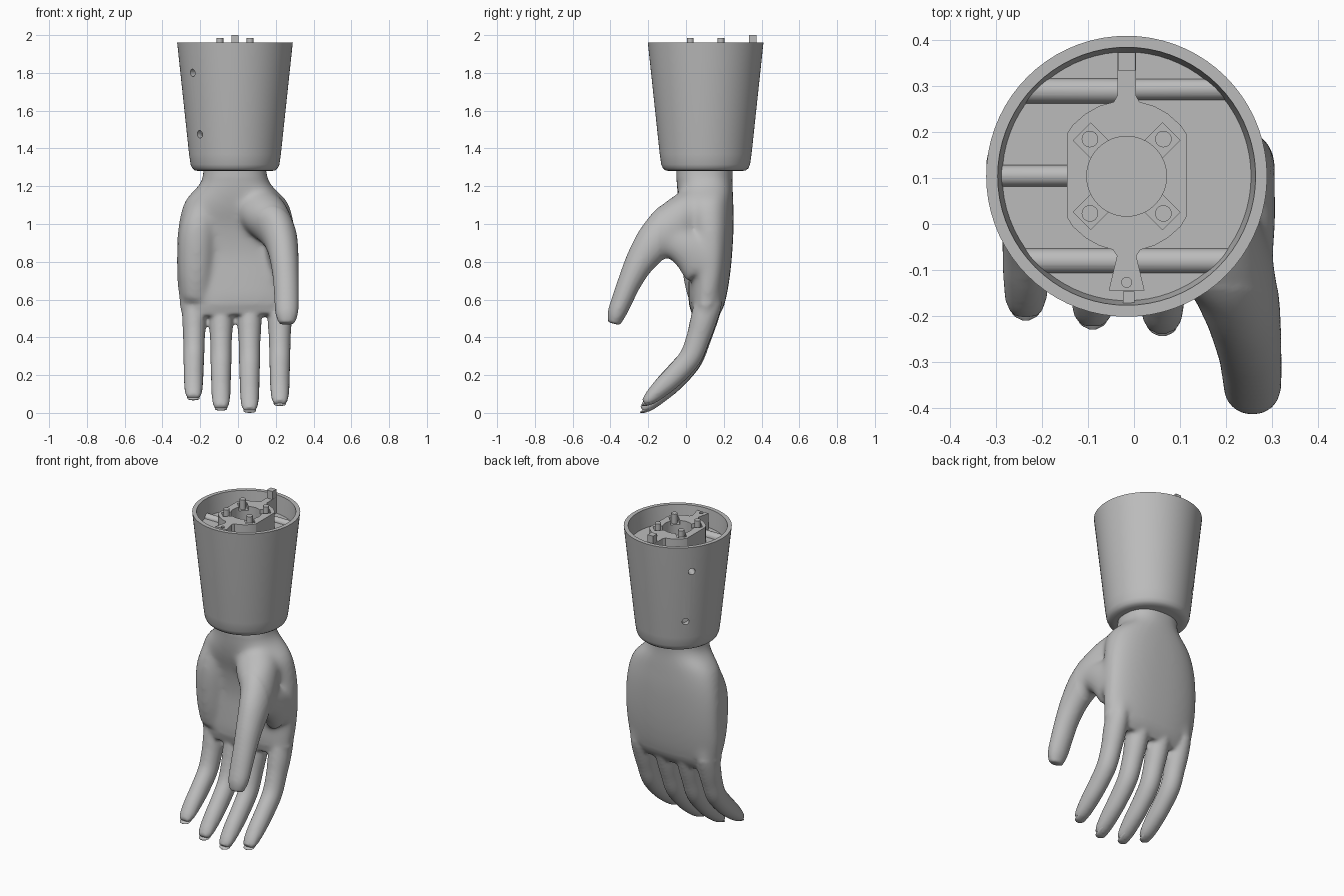
import bpy, bmesh, math
from mathutils import Vector, Matrix

cube = bpy.data.objects.get("Cube")
if cube:
    bpy.data.objects.remove(cube, do_unlink=True)

grey = bpy.data.materials.new("plain grey")
grey.use_nodes = True
grey.diffuse_color = (0.5, 0.5, 0.5, 1)
grey.node_tree.nodes["Principled BSDF"].inputs["Base Color"].default_value = (0.5, 0.5, 0.5, 1)

CX, CY = -0.016, 0.104      # axis of the cuff
FLOOR = 1.85                # floor inside the cuff
PLATE = 1.95                # top of the coupling plate


def finish(name, bm):
    bmesh.ops.recalc_face_normals(bm, faces=bm.faces)
    mesh = bpy.data.meshes.new(name)
    bm.to_mesh(mesh)
    bm.free()
    mesh.materials.append(grey)
    obj = bpy.data.objects.new(name, mesh)
    bpy.context.collection.objects.link(obj)
    return obj


def activate(obj):
    bpy.ops.object.select_all(action='DESELECT')
    obj.select_set(True)
    bpy.context.view_layer.objects.active = obj


def smooth(obj, angle=35):
    activate(obj)
    bpy.ops.object.shade_smooth_by_angle(angle=math.radians(angle))


def cylinder(name, a, b, r, sides=32):
    a, b = Vector(a), Vector(b)
    bm = bmesh.new()
    m = Matrix.Translation((a + b) / 2) @ (b - a).to_track_quat('Z', 'Y').to_matrix().to_4x4()
    bmesh.ops.create_cone(bm, cap_ends=True, segments=sides, radius1=r, radius2=r,
                          depth=(b - a).length, matrix=m)
    obj = finish(name, bm)
    smooth(obj)
    return obj


def box(name, centre, size, turn=0):
    bm = bmesh.new()
    m = Matrix.Translation(centre) @ Matrix.Rotation(turn, 4, 'Z') @ Matrix.Diagonal((*size, 1))
    bmesh.ops.create_cube(bm, size=1, matrix=m)
    return finish(name, bm)


def cut(target, cutter, operation='DIFFERENCE'):
    cutter.hide_render = True
    mod = target.modifiers.new("cut", 'BOOLEAN')
    mod.operation, mod.object, mod.solver = operation, cutter, 'EXACT'
    activate(target)
    bpy.ops.object.modifier_apply(modifier=mod.name)
    bpy.data.objects.remove(cutter, do_unlink=True)


def resample(keys, steps=5):
    """Catmull-Rom through the keys (x, y, z, half width, half thickness)."""
    k = [Vector(p) for p in keys]
    k = [k[0] * 2 - k[1]] + k + [k[-1] * 2 - k[-2]]
    out = []
    for i in range(1, len(k) - 2):
        a, b, c, d = k[i - 1:i + 3]
        for s in range(steps):
            t = s / steps
            out.append((b * 2 + (c - a) * t + (a * 2 - b * 5 + c * 4 - d) * t * t
                        + (b * 3 - a - c * 3 + d) * t ** 3) / 2)
    return out + [k[-2]]


def loft(bm, keys, power=2.0, sides=32):
    """Closed tube with superelliptic sections."""
    pts = resample(keys)
    rings = []
    for i, p in enumerate(pts):
        t = (Vector(pts[min(i + 1, len(pts) - 1)][:3]) - Vector(pts[max(i - 1, 0)][:3])).normalized()
        u = (Vector((1, 0, 0)) - t * t.x).normalized()
        v = t.cross(u)
        ring = []
        for j in range(sides):
            a = 2 * math.pi * j / sides
            c, s = math.cos(a), math.sin(a)
            c = math.copysign(abs(c) ** (2 / power), c)
            s = math.copysign(abs(s) ** (2 / power), s)
            ring.append(bm.verts.new(Vector(p[:3]) + u * c * p[3] + v * s * p[4]))
        rings.append(ring)
    for a, b in zip(rings, rings[1:]):
        for j in range(sides):
            n = (j + 1) % sides
            bm.faces.new((a[j], a[n], b[n], b[j]))
    bm.faces.new(rings[0])
    bm.faces.new(rings[-1])


# Hand: palm, heel of the palm, thumb, thumb web and fingers fused into one skin
bm = bmesh.new()
loft(bm, [(-.018, .1, 1.33, .16, .15), (-.016, .098, 1.22, .182, .148),
          (-.015, .108, 1.12, .27, .143), (-.01, .125, 1.0, .306, .128),
          (-.008, .131, .85, .317, .114), (-.008, .121, .7, .315, .107),
          (-.006, .107, .58, .302, .095), (-.004, .095, .51, .288, .065)], power=2.35, sides=48)
loft(bm, [(-.18, .075, 1.13, .06, .07), (-.212, .065, .97, .098, .098),
          (-.222, .066, .76, .094, .088), (-.225, .08, .6, .075, .07)])
loft(bm, [(.05, .1, 1.15, .1, .09), (.135, .0, 1.055, .125, .115),
          (.2, -.085, .975, .1, .125), (.231, -.168, .9, .086, .104),
          (.246, -.24, .805, .075, .08), (.254, -.295, .7, .068, .064),
          (.257, -.337, .6, .065, .056), (.258, -.367, .525, .06, .049),
          (.258, -.382, .472, .042, .033)])
loft(bm, [(.222, -.15, .93, .07, .08), (.228, -.07, .91, .076, .09),
          (.232, .02, .86, .078, .11), (.234, .1, .79, .072, .14)])

# Finger line: y, z, half width, half thickness
LINE = [(.148, .8, .035, .045), (.135, .7, .052, .058), (.116, .58, .062, .073),
        (.09, .48, .064, .07), (.06, .38, .058, .063), (.016, .27, .056, .06),
        (-.068, .17, .053, .057), (-.14, .1, .051, .05), (-.2, .042, .045, .036),
        (-.23, .016, .032, .02)]
# Root x, tip x, tip rise, tip pull-back
FINGERS = {"little": (-.23, -.236, .068, .035), "ring": (-.09, -.09, .012, .015),
           "middle": (.06, .062, 0, 0), "index": (.22, .222, .037, .01)}


def finger_keys(root, tip, rise, back):
    keys = []
    for y, z, w, d in LINE:
        f = (.72 - z) / .72
        keys.append((root + (tip - root) * f, y + back * f, z + rise * f, w, d))
    return keys


for spec in FINGERS.values():
    loft(bm, finger_keys(*spec))
hand = finish("hand", bm)
remesh = hand.modifiers.new("fuse", 'REMESH')
remesh.mode, remesh.voxel_size = 'VOXEL', 0.01
soften = hand.modifiers.new("soften", 'SMOOTH')
soften.factor, soften.iterations = 0.5, 8
activate(hand)
for mod in ("fuse", "soften"):
    bpy.ops.object.modifier_apply(modifier=mod)

# Extra softening where thumb and fingers flow into the palm
bm = bmesh.new()
bm.from_mesh(hand.data)
body = [v for v in bm.verts if .58 < v.co.z < 1.24 and v.co.y > -.14]
for _ in range(25):
    bmesh.ops.smooth_vert(bm, verts=body, factor=.5, use_axis_x=True, use_axis_y=True, use_axis_z=True)
bm.to_mesh(hand.data)
bm.free()
bpy.ops.object.shade_smooth()

# Fingernails along the back of each tip
for name, spec in FINGERS.items():
    x, y, z = finger_keys(*spec)[-1][:3]
    bm = bmesh.new()
    loft(bm, [(x, y + .085, z + .038, .012, .006), (x, y + .06, z + .018, .03, .01),
              (x, y + .018, z - .003, .033, .01), (x, y - .003, z - .01, .027, .006),
              (x, y - .014, z - .013, .008, .002)], sides=16)
    smooth(finish(name + "_fingernail", bm), 60)

# Cuff: hollow tapered cup
bm = bmesh.new()
profile = [(0, 1.28), (.19, 1.28), (.213, 1.284), (.226, 1.295), (.235, 1.315), (.243, 1.37),
           (.306, 1.96), (.281, 1.96), (.271, FLOOR), (0, FLOOR)]
verts = [bm.verts.new((CX + r, CY, z)) for r, z in profile]
edges = [bm.edges.new(e) for e in zip(verts, verts[1:])]
bmesh.ops.spin(bm, geom=verts + edges, cent=(CX, CY, 0), axis=(0, 0, 1), angle=2 * math.pi, steps=72)
bmesh.ops.remove_doubles(bm, verts=bm.verts, dist=1e-4)
cuff = finish("cuff", bm)
for angle, z in ((219, 1.8), (223, 1.475), (141, 1.8), (135, 1.475)):
    d = Vector((math.cos(math.radians(angle)), math.sin(math.radians(angle)), 0))
    c = Vector((CX, CY, z))
    cut(cuff, cylinder("hole_cutter", c + d * .22, c + d * .4, .02, 20))
smooth(cuff)

# Rods lying in the cuff floor, trimmed to its round wall
for name, x0, x1, y, r in (("back_rod_right", -.3, -.035, .29, .027),
                           ("back_rod_left", -.035, .3, .293, .023),
                           ("middle_rod", -.3, -.14, .105, .023),
                           ("front_rod", -.3, .3, -.08, .027)):
    rod = cylinder(name, (x0, y, FLOOR), (x1, y, FLOOR), r)
    cut(rod, cylinder("trim_cutter", (CX, CY, 1.8), (CX, CY, 1.9), .276, 72), 'INTERSECT')
    smooth(rod)

# Coupling plate, mirrored outline
half = [(.039, -.145), (.021, -.07), (.03, -.056), (.06, -.047), (.09, -.03), (.118, -.005),
        (.13, .015), (.13, .197), (.118, .215), (.09, .24), (.06, .257), (.028, .266),
        (.02, .28), (.02, .375)]
bm = bmesh.new()
outline = [(CX + x, y) for x, y in half] + [(CX - x, y) for x, y in reversed(half)]
face = bm.faces.new([bm.verts.new((x, y, FLOOR - .01)) for x, y in outline])
top = bmesh.ops.extrude_face_region(bm, geom=[face])["geom"]
bmesh.ops.translate(bm, vec=(0, 0, PLATE - FLOOR + .01),
                    verts=[v for v in top if isinstance(v, bmesh.types.BMVert)])
plate = finish("coupling_plate", bm)
for turn in (math.pi / 4, -math.pi / 4):
    cut(plate, box("lobe_cutter", (CX, CY, PLATE), (.275, .054, .05), turn))
cut(plate, cylinder("bore_cutter", (CX, CY, FLOOR + .01), (CX, CY, 2.1), .087, 48))
cut(plate, cylinder("pin_hole_cutter", (CX, -.127, 1.9), (CX, -.127, 2.1), .011, 16))
smooth(plate, 25)

# Bolts, upright stop and small key
for sx in (-1, 1):
    for sy in (-1, 1):
        x, y = CX + sx * .08, CY + sy * .081
        cylinder("bolt", (x, y, 1.9), (x, y, 1.985), .018, 24)
box("upright_stop", (CX, .354, 1.925), (.038, .04, .15))
box("wall_key", (CX + .005, -.162, 1.875), (.025, .03, .06))
